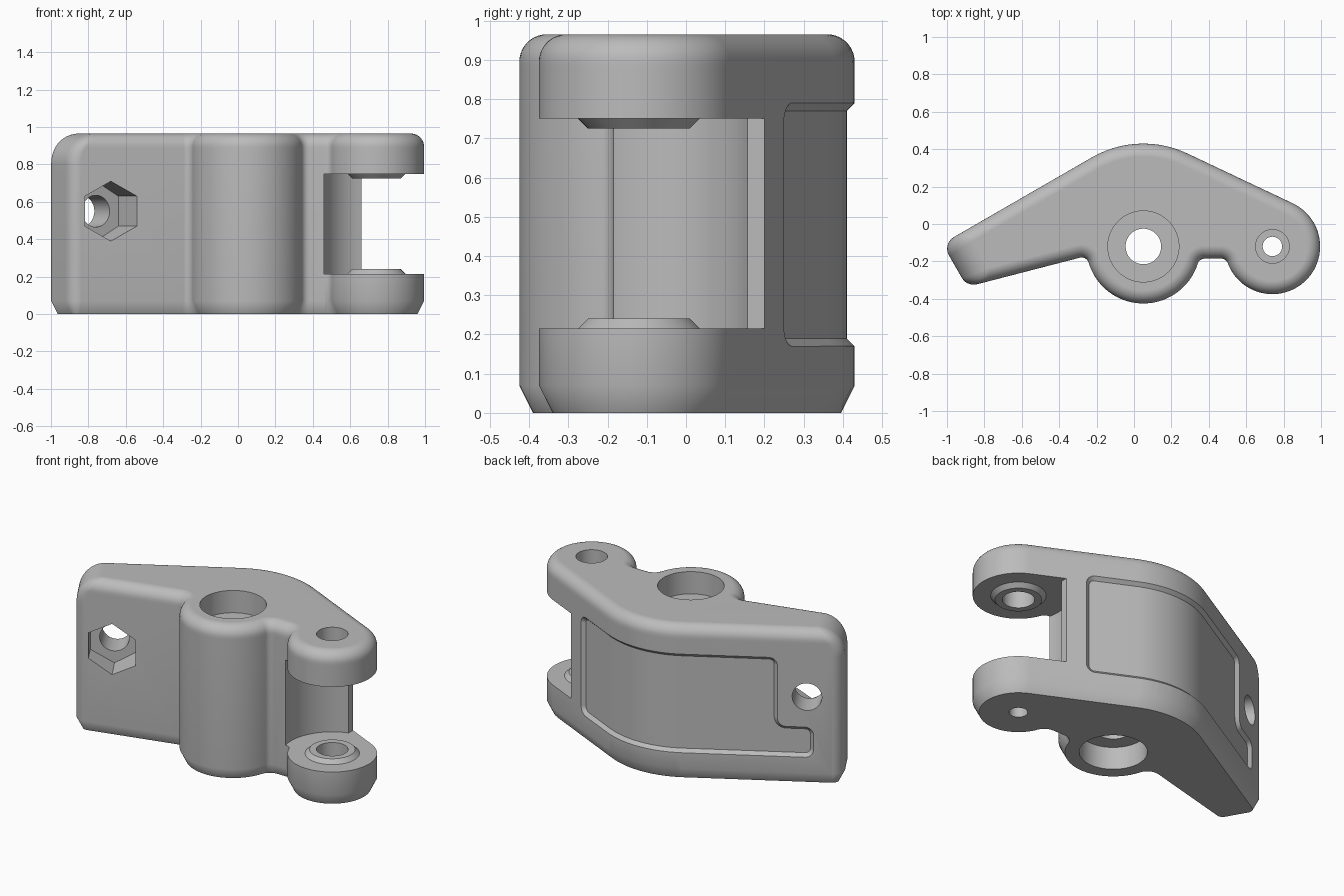
import bpy, bmesh
from math import sin, cos, pi, radians, degrees, atan2, sqrt
from mathutils import Vector

cube = bpy.data.objects.get("Cube")
if cube:
    bpy.data.objects.remove(cube, do_unlink=True)

HEIGHT = 0.965
HUB = Vector((0.05, -0.12))
LUG = Vector((0.74, -0.12))
HUB_R, LUG_R, BACK_R = 0.305, 0.255, 0.55
TURN_L, TURN_R = 30, 25.4          # slopes of the two back flanks, degrees
FRONT = 284.5                      # direction the front-left face looks, degrees
UP = Vector((0, 0, 1))


def n(a):
    return Vector((cos(radians(a)), sin(radians(a))))


def chain(arcs, inset=0.0):
    """Outline made of tangent arcs; a negative radius is a concave fillet."""
    pts = []
    for c, r, a0, a1 in arcs:
        steps = max(6, int(abs(a1 - a0) / 4))
        pts += [c + (r - inset) * n(a0 + (a1 - a0) * i / steps) for i in range(steps + 1)]
    return pts


def loft(rings):
    bm = bmesh.new()
    loops = [[bm.verts.new(p) for p in ring] for ring in rings]
    for a, b in zip(loops, loops[1:]):
        for i in range(len(a)):
            j = (i + 1) % len(a)
            bm.faces.new((a[i], a[j], b[j], b[i]))
    bm.faces.new(loops[0][::-1])
    bm.faces.new(loops[-1])
    return bm


def finish(bm, name):
    bmesh.ops.remove_doubles(bm, verts=bm.verts, dist=1e-5)
    bmesh.ops.recalc_face_normals(bm, faces=bm.faces)
    mesh = bpy.data.meshes.new(name)
    bm.to_mesh(mesh)
    bm.free()
    ob = bpy.data.objects.new(name, mesh)
    bpy.context.collection.objects.link(ob)
    return ob


def rod(name, start, end, r0, r1=None, sides=64):
    """Cylinder or cone between two points, first corner pointing up or back."""
    start, end = Vector(start), Vector(end)
    axis = (end - start).normalized()
    v = Vector((0, 1, 0)) if abs(axis.z) > 0.9 else UP
    u = v.cross(axis)
    rings = []
    for p, r in ((start, r0), (end, r0 if r1 is None else r1)):
        rings.append([p + r * (v * cos(t) + u * sin(t))
                      for t in (2 * pi * i / sides for i in range(sides))])
    return finish(loft(rings), name)


def upright(name, c, z0, z1, r0, r1=None):
    return rod(name, (c.x, c.y, z0), (c.x, c.y, z1), r0, r1)


def combine(body, tool, operation='DIFFERENCE'):
    tool.hide_render = True
    mod = body.modifiers.new(tool.name, 'BOOLEAN')
    mod.operation, mod.solver, mod.object = operation, 'EXACT', tool
    bpy.context.view_layer.objects.active = body
    bpy.ops.object.modifier_apply(modifier=mod.name)
    bpy.data.objects.remove(tool, do_unlink=True)


def meet(a1, k1, a2, k2):
    """Crossing of two lines given by normal angle and distance."""
    p, q = n(a1), n(a2)
    det = p.x * q.y - p.y * q.x
    return Vector(((k1 * q.y - k2 * p.y) / det, (p.x * k2 - q.x * k1) / det))


def line_fillet(a, k, c, r, side):
    """Centre of a fillet between a line and a circle, on one side of it."""
    m, t = n(a), n(a + 90)
    h = k + 0.04 - m.dot(c)
    return c + m * h + t * side * sqrt((r + 0.04) ** 2 - h * h)


def angle(v):
    return degrees(atan2(v.y, v.x)) % 360


# Plan outline of the arm, with the far end pulled in by end_shift
FRONT_K = n(FRONT).dot(Vector((-0.85, -0.325)))
F1 = line_fillet(FRONT, FRONT_K, HUB, HUB_R, -1)
F2 = line_fillet(270, 0.185, HUB, HUB_R, 1)
F3 = line_fillet(270, 0.185, LUG, LUG_R, -1)


def outline(inset, end_shift):
    r, back, end = 0.073, 90 + TURN_L, 180 + TURN_L
    k_back = n(back).dot(HUB) + BACK_R - r
    k_end = 0.941 - end_shift - r
    q1 = meet(back, k_back, end, k_end)
    q2 = meet(end, k_end, FRONT, FRONT_K - r)
    return chain([
        (LUG, LUG_R, angle(F3 - LUG) - 360, 90 - TURN_R),
        (HUB, BACK_R, 90 - TURN_R, back),
        (q1, r, back, end), (q2, r, end, FRONT),
        (F1, -0.04, FRONT, angle(F1 - HUB)),
        (HUB, HUB_R, angle(F1 - HUB), angle(F2 - HUB)),
        (F2, -0.04, angle(F2 - HUB), 270),
        (F3, -0.04, 270, angle(F3 - LUG))], inset)


# Body: chamfered foot, rounded top edge, larger rounding at the far end
levels = [(0, 0.035, 0), (0.07, 0, 0)]
for i in range(15):
    z = HEIGHT - 0.16 + 0.16 * sin(pi / 2 * i / 14)
    round_at = lambda r: r - sqrt(max(0, r * r - max(0, z - HEIGHT + r) ** 2))
    levels.append((z, round_at(0.07), round_at(0.16) - round_at(0.07)))
body = finish(loft([[p.to_3d() + UP * z for p in outline(d, e)] for z, d, e in levels]),
              "pivot_arm")

# Fork slot between the two lugs
combine(body, upright("slot_round", LUG, 0.215, 0.75, 0.288))
block = [Vector(p) for p in ((0.66, 0), (1.2, 0), (1.2, 0.5), (0.66, 0.5))]
combine(body, finish(loft([[p.to_3d() + UP * z for p in block] for z in (0.215, 0.75)]),
                     "slot_block"))

# Conical seats on the inner lug faces
combine(body, upright("lower_seat", LUG, 0.2, 0.24, 0.17, 0.13), 'UNION')
combine(body, upright("upper_seat", LUG, 0.765, 0.725, 0.17, 0.13), 'UNION')

# Bores and counterbores
combine(body, upright("hub_bore", HUB, -0.1, 1.1, 0.095))
combine(body, upright("hub_top_counterbore", HUB, HEIGHT - 0.14, 1.1, 0.19))
combine(body, upright("hub_bottom_counterbore", HUB, -0.1, 0.14, 0.19))
combine(body, upright("pin_bore", LUG, -0.1, 0.5, 0.052))
combine(body, upright("pin_counterbore", LUG, 0.07, 1.1, 0.09))

# Cross hole with hexagonal nut pocket
axis = n(270 + TURN_L).to_3d()
mouth = Vector((-0.68, -0.28, 0.55))
floor = mouth - axis * 0.16
combine(body, rod("nut_pocket", floor, mouth + axis * 0.2, 0.16, sides=6))
combine(body, rod("cross_hole", floor - axis * 0.4, floor + axis * 0.05, 0.085))

# Stepped recess wrapped around the back
corners = [(0.541, 0.17, 270, 1), (0.541, 0.79, 0, 1), (-0.831, 0.79, 90, 1),
           (-0.831, 0.36, 180, -1), (-1.038, 0.36, 90, 1), (-1.038, 0.17, 180, 1)]
panel = []
for s, z, a, bend in corners:
    r = 0.05 * bend
    panel.append((Vector((s, z)) - r * (n(a) + n(a + 90 * bend)), r, a, a + 90 * bend))
bm = loft([[Vector((p.x, h, p.y)) for p in chain(panel, -h)] for h in (0.012, -0.02)])
bends = [-TURN_L + (TURN_L + TURN_R) * i / 13 for i in range(14)]
for b in bends:
    bmesh.ops.bisect_plane(bm, geom=bm.verts[:] + bm.edges[:] + bm.faces[:], dist=1e-6,
                           plane_co=(BACK_R * radians(b), 0, 0), plane_no=(1, 0, 0))
for v in bm.verts:
    s, h, z = v.co
    t = min(max(s / BACK_R, -radians(TURN_L)), radians(TURN_R))
    rest = s - BACK_R * t
    v.co = (HUB.x + (BACK_R + h) * sin(t) + rest * cos(t),
            HUB.y + (BACK_R + h) * cos(t) - rest * sin(t), z)
combine(body, finish(bm, "back_recess"))

# Material and shading
grey = bpy.data.materials.new("plain_grey")
grey.use_nodes = True
colour = (0.5, 0.5, 0.5, 1)
grey.diffuse_color = colour
grey.node_tree.nodes["Principled BSDF"].inputs["Base Color"].default_value = colour
body.data.materials.clear()
body.data.materials.append(grey)
for poly in body.data.polygons:
    poly.material_index = 0
bpy.ops.object.select_all(action='DESELECT')
body.select_set(True)
bpy.context.view_layer.objects.active = body
bpy.ops.object.shade_smooth_by_angle(angle=radians(30))
weighted = body.modifiers.new("even_shading", 'WEIGHTED_NORMAL')
weighted.keep_sharp = True
